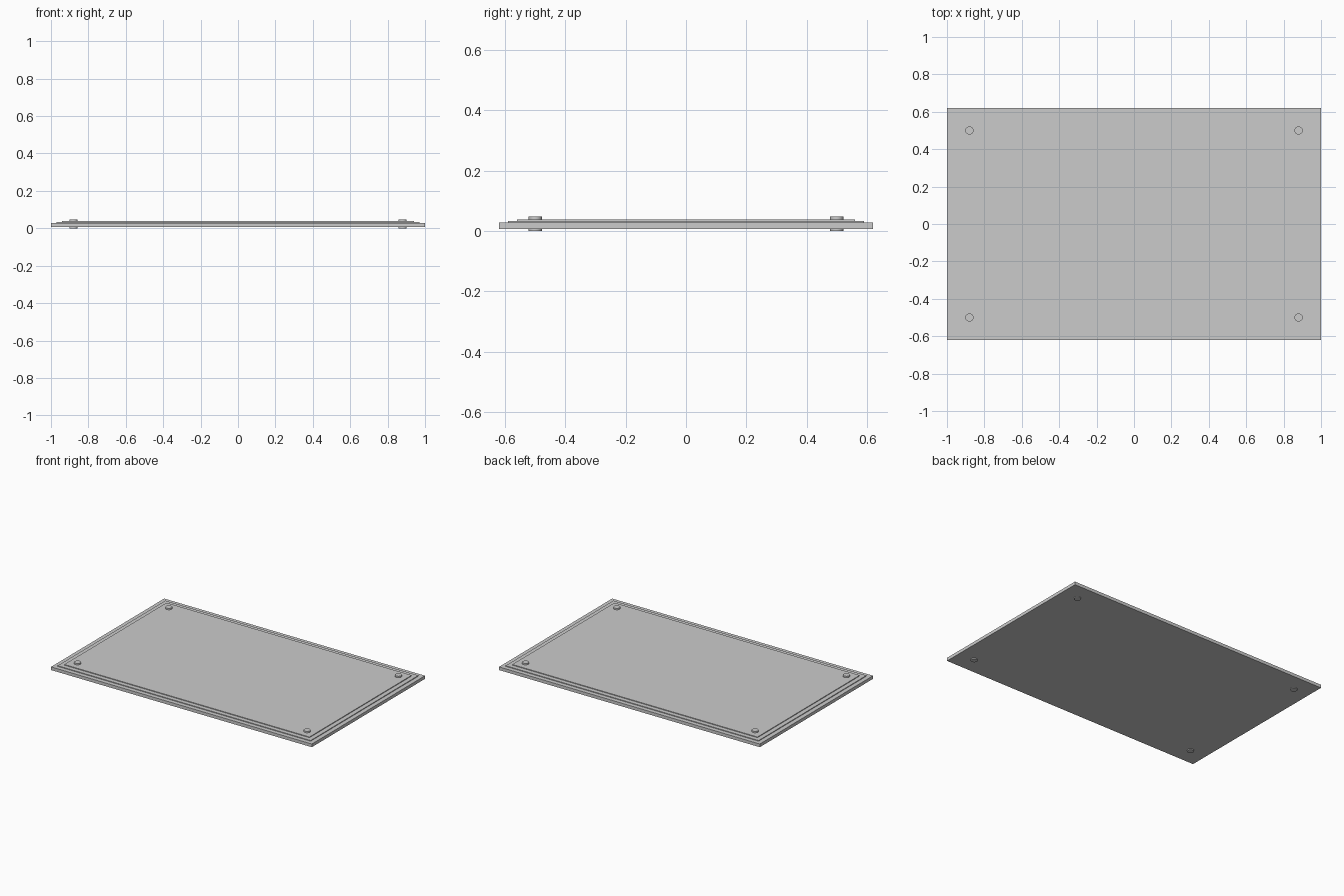
import bpy

if "Cube" in bpy.data.objects:
    bpy.data.objects.remove(bpy.data.objects["Cube"])

def slab(name, half_x, half_y, z0, z1):
    bpy.ops.mesh.primitive_cube_add(size=1, location=(0, 0, (z0 + z1) / 2))
    ob = bpy.context.object
    ob.name = name
    ob.scale = (2 * half_x, 2 * half_y, z1 - z0)
    bpy.ops.object.transform_apply(location=False, rotation=False, scale=True)
    return ob

# Stepped plate: wide base, thin border step, raised centre panel
slab("base_plate", 1.0, 0.62, 0.006, 0.028)
slab("border_step", 0.97, 0.59, 0.026, 0.033)
slab("raised_panel", 0.94, 0.56, 0.031, 0.038)

# Corner bolts pass right through and stick out above and below
for side, x in (("left", -0.88), ("right", 0.88)):
    for end, y in (("front", -0.5), ("back", 0.5)):
        bpy.ops.mesh.primitive_cylinder_add(vertices=24, radius=0.022, depth=0.048,
                                            location=(x, y, 0.024))
        bolt = bpy.context.object
        bolt.name = f"bolt_{end}_{side}"
        bpy.ops.object.shade_smooth_by_angle()
